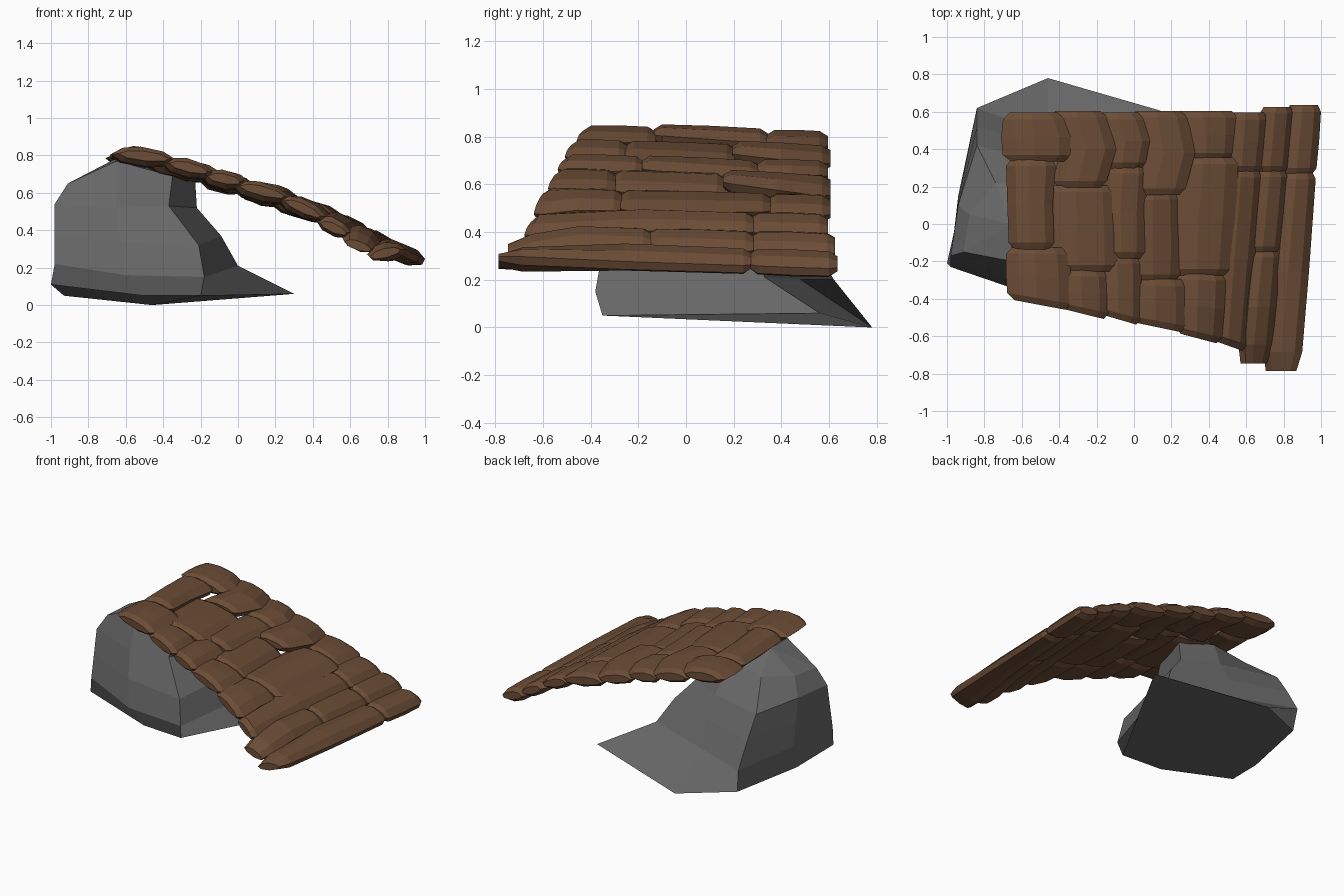
import bpy
import bmesh
from mathutils import Vector

default_cube = bpy.data.objects.get("Cube")
if default_cube:
    bpy.data.objects.remove(default_cube, do_unlink=True)


def make_material(name, colour):
    material = bpy.data.materials.new(name)
    material.use_nodes = True
    material.diffuse_color = (*colour, 1)
    shader = next(n for n in material.node_tree.nodes if n.type == 'BSDF_PRINCIPLED')
    shader.inputs["Base Color"].default_value = (*colour, 1)
    shader.inputs["Roughness"].default_value = 0.9
    return material


def loft(name, rings, material, apex=None):
    """Join closed rings of points into one flat-shaded solid."""
    bm = bmesh.new()
    loops = [[bm.verts.new(point) for point in ring] for ring in rings]
    count = len(loops[0])
    for lower, upper in zip(loops, loops[1:]):
        for i in range(count):
            j = (i + 1) % count
            bm.faces.new((lower[i], lower[j], upper[j], upper[i]))
    bm.faces.new(loops[0][::-1])
    if apex:
        tip = bm.verts.new(apex)
        for i in range(count):
            bm.faces.new((loops[-1][i], loops[-1][(i + 1) % count], tip))
    else:
        bm.faces.new(loops[-1])
    bmesh.ops.recalc_face_normals(bm, faces=bm.faces[:])
    mesh = bpy.data.meshes.new(name)
    bm.to_mesh(mesh)
    bm.free()
    mesh.materials.append(material)
    obj = bpy.data.objects.new(name, mesh)
    bpy.context.collection.objects.link(obj)
    return obj


stone = make_material("grey stone", (0.138, 0.138, 0.138))
wood = make_material("brown wood", (0.148, 0.073, 0.037))

# Boulder: base, flare, waist, shoulder and crown rings, with a low spur at the back
boulder_rings = [
    [(-1, -.21, .11), (-.5, -.33, .05), (-.2, -.35, .05), (.3, .56, .06),
     (-.46, .78, 0), (-.82, .6, .04), (-.93, .1, .05)],
    [(-.98, -.23, .22), (-.6, -.36, .16), (-.18, -.38, .15), (0, .33, .21),
     (-.46, .48, .2), (-.84, .62, .2), (-.94, .15, .22)],
    [(-.98, -.2, .38), (-.63, -.32, .34), (-.21, -.35, .32), (-.09, .26, .37),
     (-.45, .4, .37), (-.84, .52, .37), (-.94, .12, .38)],
    [(-.98, -.17, .54), (-.65, -.27, .52), (-.37, -.24, .53), (-.22, .2, .52),
     (-.45, .32, .52), (-.84, .42, .52), (-.94, .1, .54)],
    [(-.91, -.15, .65), (-.65, -.2, .77), (-.35, -.16, .69), (-.23, .17, .68),
     (-.5, .2, .73), (-.74, .22, .68), (-.88, .05, .66)],
]
loft("boulder", boulder_rings, stone, apex=(-.66, 0, .78))

# Roof courses: edge positions at the front and back, edge height, course ends, joints
edge_front = [-.62, -.35, -.15, .02, .26, .45, .59, .73, .89]
edge_back = [-.65, -.41, -.18, .02, .25, .53, .7, .84, .985]
edge_height = [.815, .76, .69, .637, .555, .475, .395, .32, .26]
front_end = [-.43, -.48, -.51, -.55, -.61, -.65, -.74, -.78]
back_end = [.59, .6, .59, .6, .6, .59, .62, .63]
joints = [(-.13, .34), (-.25, .2), (-.18, .3), (-.3, .16),
          (-.27, .35), (.28,), (-.15, .28), (.27,)]

# Loose shingles: upper edge slide, lower edge slide, front end lift, back end lift
loose = {
    (0, 1): (0, -.07, .03, .01),
    (1, 1): (-.05, .05, 0, -.01),
    (1, 2): (0, 0, .03, 0),
    (2, 1): (.02, .02, .01, -.015),
    (3, 1): (0, -.03, 0, -.01),
    (3, 2): (0, 0, .045, 0),
    (4, 1): (-.02, .02, 0, .01),
}

# Lens-shaped shingle section: position across the course, height off its plane
section = [(-.2, -.015), (.05, .028), (.4, .045), (.85, .034),
           (1.1, 0), (1, -.035), (.5, -.058), (0, -.048)]


def edge_point(index, y):
    t = (y + .6) / 1.2
    x = edge_front[index] + (edge_back[index] - edge_front[index]) * t
    bend = max(0, 1 - abs(y - .42) / .2) * .06 if 0 < index < 5 else 0
    droop = max(0, -.5 - y) * .25 if 4 < index < 8 else 0
    tilt = .025 if index < 7 else .035
    return Vector((x + bend, y, edge_height[index] - tilt * y - droop))


def shingle(row, number, y0, y1):
    slide_up, slide_down, lift0, lift1 = loose.get((row, number), (0, 0, 0, 0))
    inset = min(.035, (y1 - y0) * .2)
    front_inset = .1 if row > 5 and number == 0 else inset
    slant = .05 if number == 0 and row < 6 else 0
    rings = []
    for y, size in ((y0, .5), (y0 + front_inset, 1), ((y0 + y1) / 2, 1.06),
                    (y1 - inset, 1), (y1, .55)):
        t = (y - y0) / (y1 - y0)
        upper = edge_point(row, y) + Vector((slide_up, 0, -.01))
        lower = edge_point(row + 1, y) + Vector((slide_down, 0, .012))
        lift = lift0 * (1 - t) + lift1 * t
        ring = []
        for across, height in section:
            across = .46 + (across - .46) * (.55 + .45 * size)
            point = upper.lerp(lower, across)
            point.z += height * size + lift * across
            point.y -= slant * (across - .5) * (1 - t)
            ring.append(point)
        rings.append(ring)
    loft(f"roof_shingle_{row + 1}_{number + 1}", rings, wood)


for row, cuts in enumerate(joints):
    stops = [front_end[row], *cuts, back_end[row]]
    for number, (y0, y1) in enumerate(zip(stops, stops[1:])):
        shingle(row, number, y0 - .005, y1 + .005)
